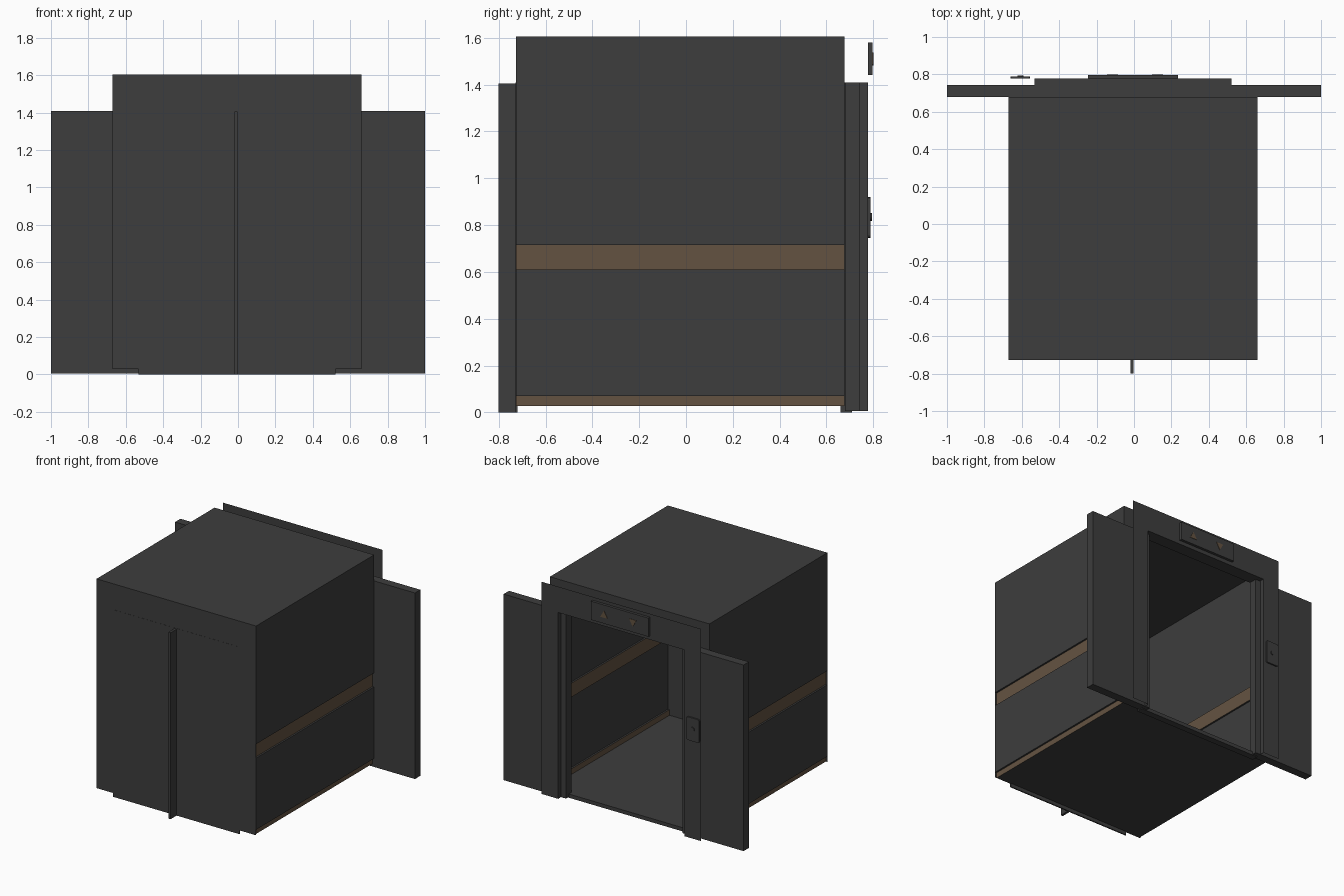
import bpy, bmesh, math

if "Cube" in bpy.data.objects:
    bpy.data.objects.remove(bpy.data.objects["Cube"])

CX = -0.005            # cabin centre line
W = 0.665              # cabin half width
HW = 0.527             # doorway half width
Y0, Y1, YF = -0.727, 0.678, 0.777   # front wall, rear wall, rear frame face
Z0, DH, TOP = 0.028, 1.41, 1.605    # floor, door height, roof


def mat(name, col):
    m = bpy.data.materials.new(name)
    m.diffuse_color = (*col, 1)
    m.use_nodes = True
    m.node_tree.nodes["Principled BSDF"].inputs["Base Color"].default_value = m.diffuse_color
    return m


GREY = mat("dark grey metal", (0.047, 0.047, 0.047))
BROWN = mat("brown trim", (0.127, 0.086, 0.053))


def finish(name, bm, *mats):
    me = bpy.data.meshes.new(name)
    bm.to_mesh(me)
    bm.free()
    for m in mats:
        me.materials.append(m)
    ob = bpy.data.objects.new(name, me)
    bpy.context.collection.objects.link(ob)
    return ob


def box(name, x, y, z, m=GREY, bevel=0):
    bm = bmesh.new()
    bmesh.ops.create_cube(bm, size=1)
    for v in bm.verts:
        v.co = [a + (b - a) * (c + 0.5) for (a, b), c in zip((x, y, z), v.co)]
    if bevel:
        es = [e for e in bm.edges if abs(e.verts[0].co.y - e.verts[1].co.y) > 1e-4]
        bmesh.ops.bevel(bm, geom=es, offset=bevel, segments=2, affect='EDGES', profile=0.5)
    return finish(name, bm, m)


def sheet(name, pts, y):
    """Flat upright polygon at depth y."""
    bm = bmesh.new()
    f = bm.faces.new([bm.verts.new((px, y, pz)) for px, pz in pts])
    f.normal_update()
    if f.normal.y * (1 if y > 0 else -1) < 0:
        f.normal_flip()
    return finish(name, bm, GREY)


def arch(w, zb, zt):
    """Wall outline with the doorway cut out."""
    return [(CX - w, zb), (CX - w, zt), (CX + w, zt), (CX + w, zb),
            (CX + HW, zb), (CX + HW, DH), (CX - HW, DH), (CX - HW, zb)]


# Cabin shell: cross-section with recessed trim bands, swept front to back
R = W - 0.013
half = [(R, Z0), (R, 0.07), (W, 0.07), (W, 0.61), (R, 0.61), (R, 0.715), (W, 0.715), (W, TOP)]
loop = half + [(-x, z) for x, z in reversed(half)]
bm = bmesh.new()
a = [bm.verts.new((CX + x, Y0, z)) for x, z in loop]
b = [bm.verts.new((CX + x, Y1, z)) for x, z in loop]
for i in range(len(loop)):
    j = (i + 1) % len(loop)
    f = bm.faces.new((a[i], a[j], b[j], b[i]))
    c = f.calc_center_median()
    f.normal_update()
    upright = abs(f.normal.x) > 0.9
    f.material_index = int(upright and abs(abs(c.x - CX) - R) < 0.002)
bmesh.ops.recalc_face_normals(bm, faces=bm.faces)
finish("cabin_shell", bm, GREY, BROWN)

# Front wall with closed doors, and the centre fin
sheet("front_wall", [(CX - W, Z0), (CX + W, Z0), (CX + W, TOP), (CX - W, TOP)], Y0)
box("front_doors", (CX - HW, CX + HW), (Y0 - 0.001, Y0 + 0.008), (0, DH))
box("front_center_fin", (-0.02, -0.002), (-0.8, Y0), (0, DH - 0.005))

# Rear wall, frame face and doorway lining
sheet("rear_wall", arch(W, Z0, TOP), Y1)
box("rear_sill", (CX - HW, CX + HW), (0.66, 0.71), (0, Z0))
sheet("rear_frame", arch(W, 0.006, TOP), YF)
bm = bmesh.new()
path = [(CX + HW, 0.006), (CX + HW, DH), (CX - HW, DH), (CX - HW, 0.006)]
a = [bm.verts.new((x, Y1, z)) for x, z in path]
b = [bm.verts.new((x, YF, z)) for x, z in path]
for i in range(3):
    bm.faces.new((a[i], a[i + 1], b[i + 1], b[i]))
finish("doorway_lining", bm, GREY)

# Open sliding doors at the rear
for side, x in (("left", (-1, CX - 0.485)), ("right", (CX + 0.485, 1))):
    box("rear_door_" + side, x, (Y1 + 0.001, 0.743), (0.006, DH - 0.002))

# Floor indicator with up and down arrows
box("indicator_panel", (-0.245, 0.235), (YF, 0.797), (1.44, 1.58))
for name, x, s in (("up_arrow", 0.125, 1), ("down_arrow", -0.115, -1)):
    bm = bmesh.new()
    vs = [bm.verts.new((x + dx, 0.797, 1.51 + s * dz))
          for dx, dz in ((-0.03, -0.025), (0.03, -0.025), (0, 0.028))]
    f = bm.faces.new(vs)
    r = bmesh.ops.extrude_face_region(bm, geom=[f])
    for v in r["geom"]:
        if isinstance(v, bmesh.types.BMVert):
            v.co.y = 0.8
    bmesh.ops.recalc_face_normals(bm, faces=bm.faces)
    finish(name, bm, BROWN)

# Call button plate and button
box("call_plate", (-0.66, -0.555), (YF, 0.788), (0.745, 0.92), bevel=0.012)
bpy.ops.mesh.primitive_cylinder_add(vertices=16, radius=0.017, depth=0.014,
                                    location=(-0.607, 0.787, 0.835), rotation=(math.pi / 2, 0, 0))
bpy.context.object.name = "call_button"
bpy.context.object.data.materials.append(GREY)
